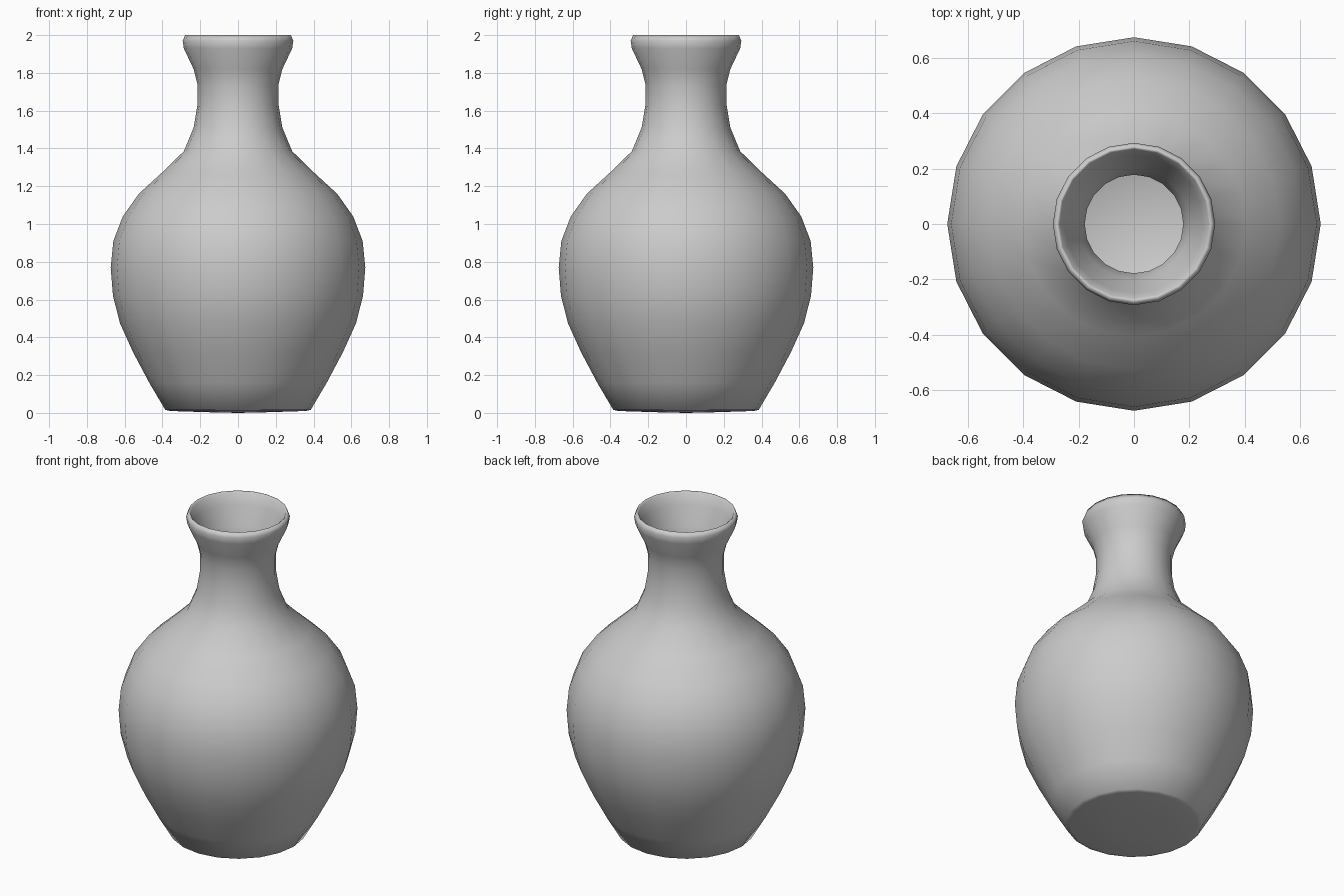
import bpy
import bmesh
from math import tau
from mathutils import Matrix, Vector

cube = bpy.data.objects.get("Cube")
if cube:
    bpy.data.objects.remove(cube)

SIDES = 20

clay = bpy.data.materials.new("grey clay")
clay.use_nodes = True
GREY = (0.6, 0.6, 0.6, 1)
clay.diffuse_color = GREY
clay.node_tree.nodes["Principled BSDF"].inputs["Base Color"].default_value = GREY

# Radius and height pairs, from the foot up to the lip
outer = [(0, 0), (0.14, 0.003), (0.36, 0.01), (0.385, 0.016), (0.47, 0.16),
         (0.555, 0.32), (0.625, 0.475), (0.662, 0.62), (0.674, 0.77),
         (0.66, 0.91), (0.61, 1.04), (0.525, 1.16), (0.405, 1.27),
         (0.287, 1.385), (0.235, 1.51), (0.215, 1.63), (0.215, 1.74),
         (0.235, 1.82), (0.287, 1.93), (0.293, 1.97), (0.28, 2.0)]

# Inner wall, from the lip down to the floor
inner = [(0.27, 1.992), (0.25, 1.93), (0.2, 1.82), (0.178, 1.73),
         (0.178, 1.63), (0.2, 1.5), (0.255, 1.36), (0.375, 1.24),
         (0.49, 1.13), (0.575, 1.02), (0.622, 0.9), (0.636, 0.77),
         (0.625, 0.63), (0.59, 0.48), (0.52, 0.33), (0.435, 0.17),
         (0.36, 0.05), (0, 0.045)]


def lathe(name, profile, material):
    """Turn a profile around the z axis into a smooth object."""
    bm = bmesh.new()
    verts = [bm.verts.new((r, 0, z)) for r, z in profile]
    edges = [bm.edges.new(pair) for pair in zip(verts, verts[1:])]
    bmesh.ops.spin(bm, geom=verts + edges, cent=(0, 0, 0), axis=(0, 0, 1),
                   angle=tau, steps=SIDES, use_duplicate=False)
    bmesh.ops.remove_doubles(bm, verts=bm.verts, dist=0.0005)
    bmesh.ops.recalc_face_normals(bm, faces=bm.faces)
    for face in bm.faces:
        face.smooth = True
    mesh = bpy.data.meshes.new(name)
    bm.to_mesh(mesh)
    bm.free()
    mesh.materials.append(material)
    obj = bpy.data.objects.new(name, mesh)
    bpy.context.collection.objects.link(obj)
    return obj


lathe("vase", outer + inner, clay)
